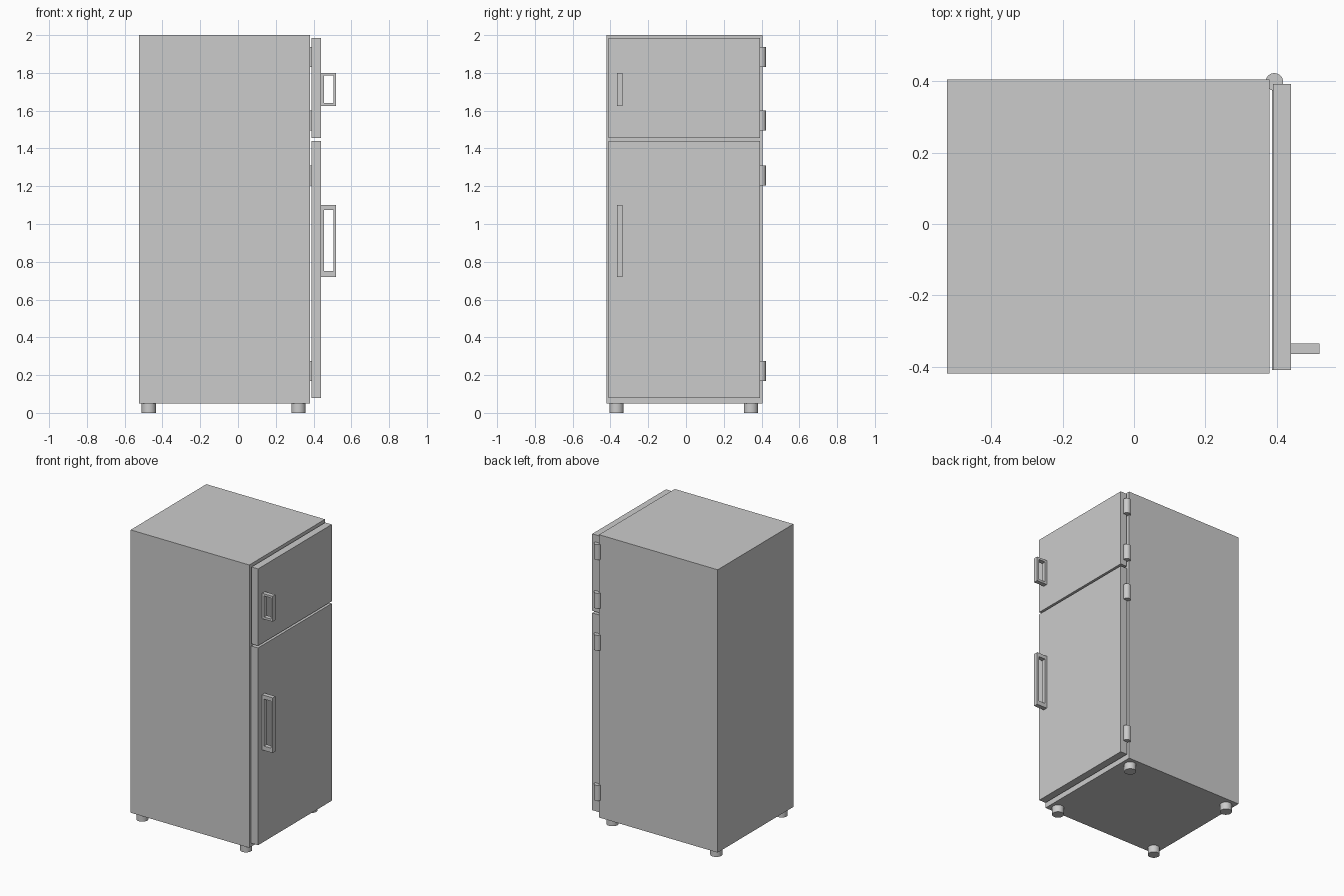
import bpy, bmesh
from mathutils import Matrix

if "Cube" in bpy.data.objects:
    bpy.data.objects.remove(bpy.data.objects["Cube"])


def make_object(name, bm):
    bmesh.ops.recalc_face_normals(bm, faces=bm.faces)
    mesh = bpy.data.meshes.new(name)
    bm.to_mesh(mesh)
    bm.free()
    obj = bpy.data.objects.new(name, mesh)
    bpy.context.collection.objects.link(obj)
    return obj


def box(name, lo, hi):
    bm = bmesh.new()
    size = [b - a for a, b in zip(lo, hi)]
    mid = [(a + b) / 2 for a, b in zip(lo, hi)]
    bmesh.ops.create_cube(bm, size=1, matrix=Matrix.Translation(mid) @ Matrix.Diagonal((*size, 1)))
    return make_object(name, bm)


def cylinder(name, x, y, z0, z1, r):
    bm = bmesh.new()
    bmesh.ops.create_cone(bm, cap_ends=True, segments=32, radius1=r, radius2=r, depth=z1 - z0,
                          matrix=Matrix.Translation((x, y, (z0 + z1) / 2)))
    obj = make_object(name, bm)
    bpy.ops.object.select_all(action='DESELECT')
    obj.select_set(True)
    bpy.context.view_layer.objects.active = obj
    bpy.ops.object.shade_smooth_by_angle()


def handle(name, z0, z1, t0, t1):
    # rectangular ring extruded across y
    bm = bmesh.new()
    x0, x1, y0, y1, t = 0.44, 0.52, -0.365, -0.335, 0.014
    outer = [(x0, z0), (x1, z0), (x1, z1), (x0, z1)]
    inner = [(x0 + t, z0 + t0), (x1 - t, z0 + t0), (x1 - t, z1 - t1), (x0 + t, z1 - t1)]
    o = [bm.verts.new((x, y0, z)) for x, z in outer]
    i = [bm.verts.new((x, y0, z)) for x, z in inner]
    for a in range(4):
        b = (a + 1) % 4
        bm.faces.new((o[a], o[b], i[b], i[a]))
    ext = bmesh.ops.extrude_face_region(bm, geom=bm.faces[:], use_keep_orig=True)
    moved = [v for v in ext["geom"] if isinstance(v, bmesh.types.BMVert)]
    bmesh.ops.translate(bm, verts=moved, vec=(0, y1 - y0, 0))
    make_object(name, bm)


# Cabinet and doors
box("cabinet", (-0.525, -0.42, 0.05), (0.38, 0.405, 2.0))
box("freezer_door", (0.39, -0.41, 1.455), (0.44, 0.393, 1.985))
box("fridge_door", (0.388, -0.41, 0.08), (0.44, 0.393, 1.44))

# Door handles
handle("freezer_handle", 1.625, 1.80, 0.015, 0.015)
handle("fridge_handle", 0.72, 1.10, 0.03, 0.026)

# Hinge barrels
for n, z in enumerate((0.17, 1.205, 1.495, 1.83)):
    cylinder(f"hinge_{n + 1}", 0.394, 0.399, z, z + 0.106, 0.0245)

# Feet
for x, xn in ((-0.472, "back"), (0.32, "front")):
    for y, yn in ((-0.368, "left"), (0.344, "right")):
        cylinder(f"{xn}_{yn}_foot", x, y, 0.0, 0.055, 0.038)
